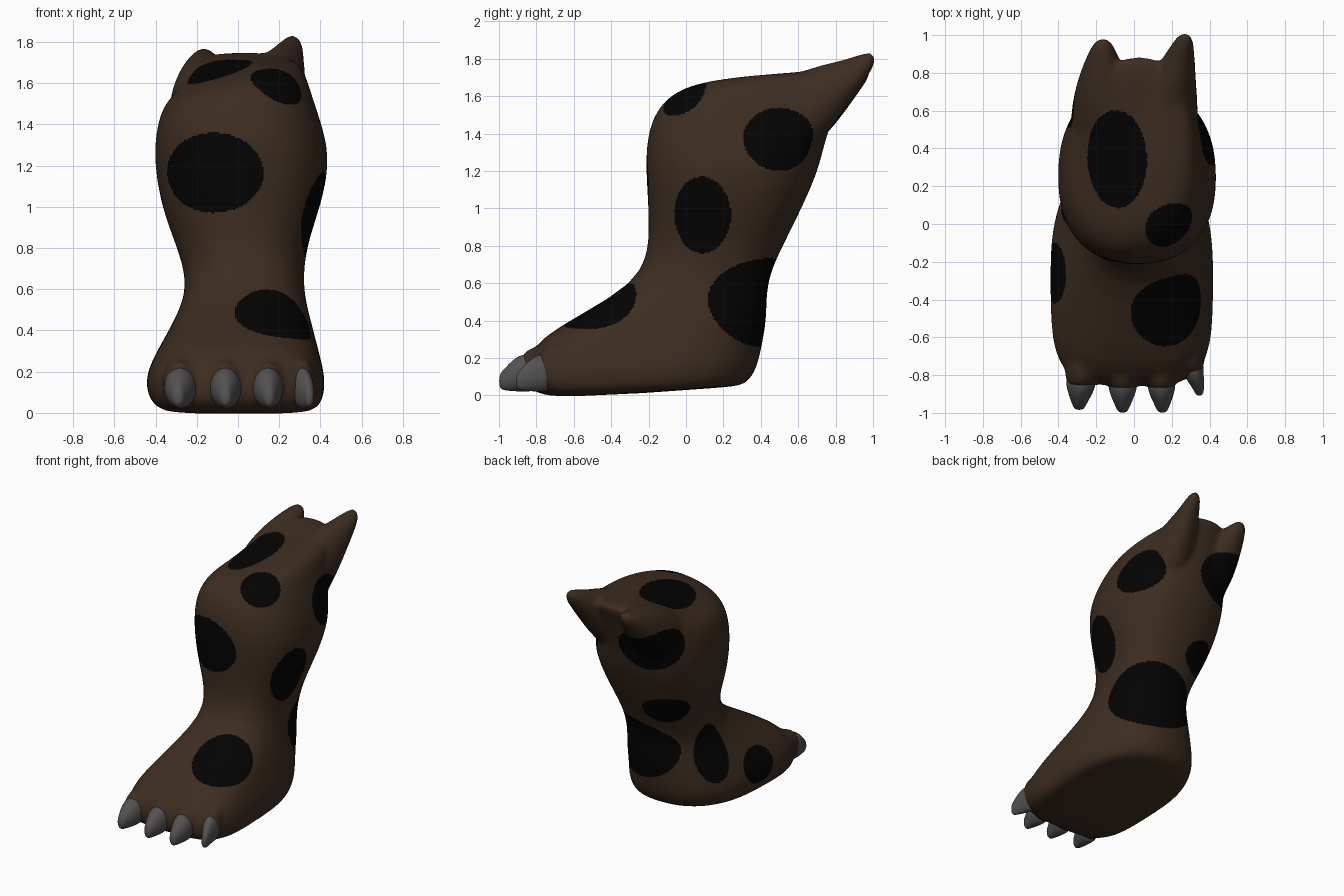
import bpy, bmesh, math

if "Cube" in bpy.data.objects:
    bpy.data.objects.remove(bpy.data.objects["Cube"])


def material(name, rgb):
    m = bpy.data.materials.new(name)
    m.diffuse_color = (*rgb, 1)
    m.use_nodes = True
    m.node_tree.nodes["Principled BSDF"].inputs["Base Color"].default_value = m.diffuse_color
    return m


BROWN = material("brown_hide", (0.047, 0.026, 0.0145))
BLACK = material("black_spot", (0.001, 0.001, 0.001))
GREY = material("grey_claw", (0.088, 0.083, 0.083))


def loft(bm, rings):
    """Skin a list of closed rings of points and cap both ends."""
    loops = [[bm.verts.new(p) for p in r] for r in rings]
    n = len(loops[0])
    for a, b in zip(loops, loops[1:]):
        for i in range(n):
            j = (i + 1) % n
            bm.faces.new((a[i], a[j], b[j], b[i]))
    bm.faces.new(loops[0][::-1])
    bm.faces.new(loops[-1])


def power(v, e):
    return math.copysign(abs(v) ** (2 / e), v)


def clamp(v):
    return max(0.0, min(1.0, v))


def section(yf, zf, yb, zb, xl, xr, ef, n=32):
    """Tilted cross-section: front point, back point, left/right limits, front squareness."""
    pts = []
    for i in range(n):
        a = 2 * math.pi * i / n
        c, s = math.cos(a), math.sin(a)
        e = ef if s < 0 else 2.4
        k = 0.5 + 0.5 * power(s, e)
        x = (xl + xr) / 2 + (xr - xl) / 2 * power(c, e)
        y, z = yf + (yb - yf) * k, zf + (zb - zf) * k
        # the top falls away gently towards the left front
        z += 0.22 * min(x - .12, 0) * clamp((z - 1.5) / .15) * clamp((.8 - y) / .4)
        pts.append((x, y, z))
    return pts


def taper(bm, stations, n=16):
    """Tapered limb through (x, y, z, rx, rz) stations, rings facing along y."""
    loft(bm, [[(x + rx * math.cos(t), y, z + rz * math.sin(t))
               for t in (2 * math.pi * i / n for i in range(n))]
              for x, y, z, rx, rz in stations])


def finish(name, bm, mats):
    bmesh.ops.recalc_face_normals(bm, faces=bm.faces[:])
    me = bpy.data.meshes.new(name)
    bm.to_mesh(me)
    bm.free()
    for m in mats:
        me.materials.append(m)
    ob = bpy.data.objects.new(name, me)
    bpy.context.collection.objects.link(ob)
    return ob


# foot and leg: stacked tilted sections
SECTIONS = [
    (-.66, -.018, .24, .045, -.34, .35, 4),
    (-.84, .012, .32, .055, -.41, .40, 4),
    (-.865, .10, .37, .12, -.45, .425, 4),
    (-.855, .20, .395, .20, -.445, .42, 4),
    (-.77, .315, .415, .30, -.39, .39, 3.4),
    (-.55, .44, .435, .42, -.32, .36, 2.8),
    (-.28, .60, .43, .55, -.25, .32, 2.4),
    (-.205, .75, .46, .68, -.265, .32, 2.3),
    (-.20, .90, .53, .82, -.32, .35, 2.3),
    (-.205, 1.05, .62, 1.0, -.38, .41, 2.3),
    (-.22, 1.25, .71, 1.2, -.41, .45, 2.3),
    (-.205, 1.42, .74, 1.34, -.40, .415, 2.3),
    (-.15, 1.55, .78, 1.46, -.36, .37, 2.3),
    (-.07, 1.63, .83, 1.59, -.31, .34, 2.3),
    (.04, 1.67, .88, 1.69, -.26, .31, 2.3),
    (.16, 1.69, .90, 1.745, -.20, .26, 2.3),
    (.32, 1.71, .82, 1.755, -.12, .17, 2.3),
]
bm = bmesh.new()
loft(bm, [section(*s) for s in SECTIONS])

# two pointed corners at the top back
taper(bm, [(-.15, .35, 1.36, .19, .24), (-.17, .56, 1.46, .175, .235),
           (-.17, .73, 1.55, .145, .195), (-.167, .86, 1.645, .10, .12),
           (-.165, .95, 1.715, .06, .06), (-.165, .985, 1.735, .03, .03)])
taper(bm, [(.16, .35, 1.36, .19, .26), (.175, .56, 1.47, .17, .25),
           (.195, .72, 1.56, .14, .215), (.23, .86, 1.67, .095, .13),
           (.262, .96, 1.765, .06, .075), (.27, 1.015, 1.80, .03, .04)])

# toes and claws: base x, tip x, tip y, width
CLAWS = [(-.28, -.29, -.985, .083), (-.06, -.06, -1.0, .08),
         (.145, .15, -1.0, .078), (.31, .345, -.91, .06)]
for bx, tx, ty, w in CLAWS:
    taper(bm, [(bx * .95, -.5, .17, w, .11), (bx, -.72, .16, w * 1.1, .125),
               (bx, ty + .15, .14, w * 1.02, .115), (bx, ty + .115, .13, w * .85, .09)])
body = finish("leg_and_foot", bm, [BROWN, BLACK])

# blend everything into one smooth skin
m = body.modifiers.new("round", 'SUBSURF')
m.levels = m.render_levels = 1
m = body.modifiers.new("fuse", 'REMESH')
m.mode, m.voxel_size = 'VOXEL', 0.0095
m = body.modifiers.new("relax", 'SMOOTH')
m.factor, m.iterations = 0.5, 45
bpy.context.view_layer.update()
dg = bpy.context.evaluated_depsgraph_get()
skin = bpy.data.meshes.new_from_object(body.evaluated_get(dg))
body.modifiers.clear()
body.data = skin
skin.materials.clear()
for mat in (BROWN, BLACK):
    skin.materials.append(mat)

# spots: faces inside ellipsoids (centre, radii)
SPOTS = [
    (-.095, .34, 1.68, .165, .265, .2),   # top
    (.19, -.005, 1.59, .137, .137, .13),  # top front
    (-.12, -.20, 1.165, .245, .45, .195), # shin
    (.18, -.445, .46, .20, .23, .19),     # instep
    (-.43, -.26, .24, .15, .16, .13),     # outer foot
    (.40, .085, .96, .25, .155, .21),     # right calf
    (.38, .50, 1.37, .24, .195, .17),     # right upper
    (.15, .39, .50, .35, .32, .24),       # heel
    (-.20, .70, 1.42, .23, .25, .18),     # back upper
    (-.20, .52, .86, .18, .18, .12),      # back calf
    (-.32, .13, .44, .20, .145, .21),     # left ankle
]
for p in skin.polygons:
    c = p.center
    p.material_index = int(any(
        ((c.x - x) / a) ** 2 + ((c.y - y) / b) ** 2 + ((c.z - z) / d) ** 2 < 1
        for x, y, z, a, b, d in SPOTS))
    p.use_smooth = True

# claws
for i, (bx, tx, ty, w) in enumerate(CLAWS):
    bm = bmesh.new()
    taper(bm, [(bx, ty + .19, .12, w * .95, .095), (bx, ty + .14, .122, w, .105),
               (bx * .6 + tx * .4, ty + .085, .112, w * .78, .092),
               (tx, ty + .03, .085, w * .46, .06),
               (tx, ty, .075, w * .28, .038)])
    claw = finish(f"claw_{i + 1}", bm, [GREY])
    m = claw.modifiers.new("round", 'SUBSURF')
    m.levels = m.render_levels = 2
    for p in claw.data.polygons:
        p.use_smooth = True
